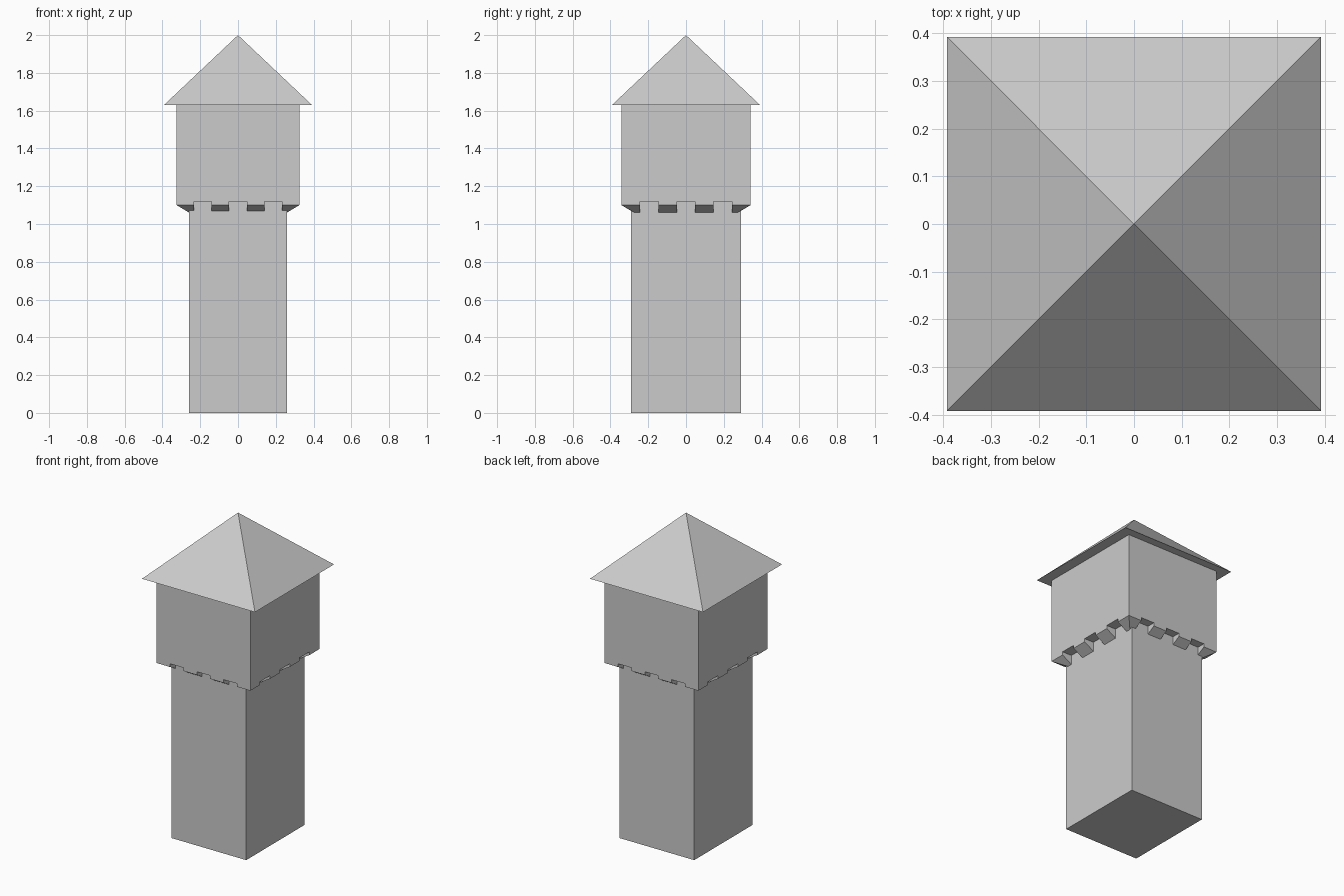
import bpy, bmesh

if "Cube" in bpy.data.objects:
    bpy.data.objects.remove(bpy.data.objects["Cube"])

SX, SY = 0.26, 0.29        # shaft half sizes
RX, RY = 0.325, 0.342      # upper room half sizes
EAVE = 0.392
Z_EDGE, Z_LEDGE, Z_EAVE, Z_TOP = 1.10, 1.12, 1.63, 2.0
SLOPE = 0.6                # fall of the corbel undersides


def finish(name, bm):
    bmesh.ops.recalc_face_normals(bm, faces=bm.faces)
    me = bpy.data.meshes.new(name)
    bm.to_mesh(me)
    bm.free()
    ob = bpy.data.objects.new(name, me)
    bpy.context.collection.objects.link(ob)
    return ob


def stacked(name, rings, apex=None, cap=False):
    """Rectangular rings (half x, half y, z) joined by quads."""
    bm = bmesh.new()
    loops = [[bm.verts.new((sx * x, sy * y, z))
              for sx, sy in ((-1, -1), (1, -1), (1, 1), (-1, 1))]
             for x, y, z in rings]
    for a, b in zip(loops, loops[1:]):
        for i in range(4):
            j = (i + 1) % 4
            bm.faces.new((a[i], a[j], b[j], b[i]))
    if cap:
        bm.faces.new(loops[0][::-1])
    if apex is not None:
        tip = bm.verts.new((0, 0, apex))
        for i in range(4):
            bm.faces.new((loops[-1][i], loops[-1][(i + 1) % 4], tip))
    return finish(name, bm)


def hull(bm, points):
    vs = [bm.verts.new(p) for p in points]
    bmesh.ops.convex_hull(bm, input=vs)


# Tower body
stacked("shaft", [(SX, SY, 0), (SX, SY, Z_LEDGE)], cap=True)
stacked("upper_room", [(SX, SY, Z_LEDGE), (RX, RY, Z_LEDGE), (RX, RY, Z_EAVE)])

# Roof with flat overhanging underside
stacked("roof", [(RX, RY, Z_EAVE), (EAVE, EAVE, Z_EAVE)], apex=Z_TOP)

# Corbels: seven equal bays per side, every second one solid
bm = bmesh.new()
wx, wy = 2 * RX / 7, 2 * RY / 7
zx = Z_EDGE - SLOPE * (RX - SX)
zy = Z_EDGE - SLOPE * (RY - SY)
for s in (-1, 1):
    for c in (-1, 1):
        # front and back corbels
        hull(bm, [(c * wx + e * wx / 2, s * y, z) for e in (-1, 1)
                  for y, z in ((SY, Z_LEDGE), (RY, Z_LEDGE), (RY, Z_EDGE), (SY, zy))])
        # left and right corbels
        hull(bm, [(s * x, c * wy + e * wy / 2, z) for e in (-1, 1)
                  for x, z in ((SX, Z_LEDGE), (RX, Z_LEDGE), (RX, Z_EDGE), (SX, zx))])
        # mitred corner corbel
        ix, iy = RX - wx, RY - wy
        pts = [(x, y, Z_LEDGE) for x in (ix, RX) for y in (iy, RY)]
        pts += [(RX, RY, Z_EDGE), (RX, iy, Z_EDGE), (ix, RY, Z_EDGE),
                (ix, iy, Z_EDGE - SLOPE * wx)]
        hull(bm, [(s * x, c * y, z) for x, y, z in pts])
finish("corbels", bm)
